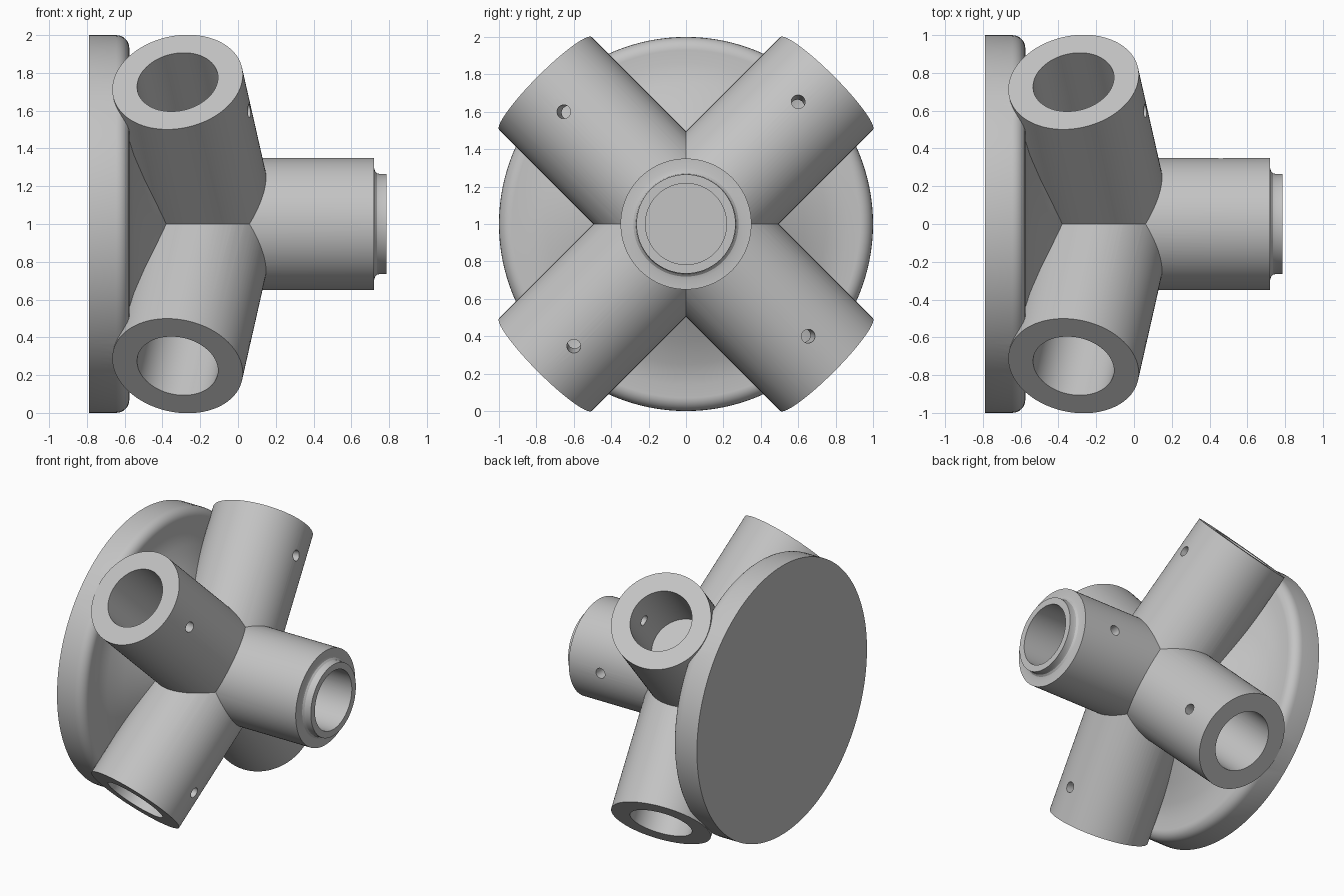
import bpy, bmesh
from math import sin, cos, pi, radians
from mathutils import Vector, Matrix

if "Cube" in bpy.data.objects:
    bpy.data.objects.remove(bpy.data.objects["Cube"], do_unlink=True)

SIDES = 96
TUBE_R, BORE_R, PIN_R = 0.35, 0.217, 0.037
X = Vector((1, 0, 0))

metal = bpy.data.materials.new("plain grey")
metal.use_nodes = True
GREY = (0.55, 0.55, 0.55, 1)
metal.diffuse_color = GREY
metal.node_tree.nodes["Principled BSDF"].inputs["Base Color"].default_value = GREY


def lathe(name, profile, origin, axis, sides=SIDES):
    """Closed solid turned around an axis; profile holds (radius, distance)."""
    bm = bmesh.new()
    rings = [[bm.verts.new((r * cos(2 * pi * i / sides), r * sin(2 * pi * i / sides), h))
              for i in range(sides)] for r, h in profile]
    for low, high in zip(rings, rings[1:]):
        for i in range(sides):
            j = (i + 1) % sides
            bm.faces.new((low[i], low[j], high[j], high[i]))
    bm.faces.new(rings[0][::-1])
    bm.faces.new(rings[-1])
    turn = axis.to_track_quat('Z', 'Y').to_matrix().to_4x4()
    bm.transform(Matrix.Translation(origin) @ turn)
    mesh = bpy.data.meshes.new(name)
    bm.to_mesh(mesh)
    bm.free()
    mesh.materials.append(metal)
    obj = bpy.data.objects.new(name, mesh)
    bpy.context.scene.collection.objects.link(obj)
    return obj


def rod(name, radius, start, end, sides=SIDES):
    span = end - start
    return lathe(name, [(radius, 0), (radius, span.length)], start, span, sides)


def combine(body, others, operation):
    """Boolean the other solids into the body, then discard them."""
    for other in others:
        other.hide_render = True
        mod = body.modifiers.new(other.name, 'BOOLEAN')
        mod.object, mod.operation, mod.solver = other, operation, 'EXACT'
    graph = bpy.context.evaluated_depsgraph_get()
    result = bpy.data.meshes.new_from_object(body.evaluated_get(graph))
    body.modifiers.clear()
    body.data = result
    for other in others:
        bpy.data.objects.remove(other, do_unlink=True)


# Round base plate with a rounded rim and a dished face rising to the hub
rim = [(0.93 + 0.07 * cos(radians(a)), -0.645 + 0.07 * sin(radians(a))) for a in range(0, 91, 15)]
dish = [(0.86, -0.58), (0.75, -0.55), (0.63, -0.495), (0.53, -0.44), (0.425, -0.38), (0.3, -0.3)]
centre = Vector((0, 0, 1))
body = lathe("hub_connector", [(1, -0.79)] + rim + dish, centre, X, 128)

# Central socket with a stepped lip
solids = [lathe("centre_socket", [
    (TUBE_R, -0.5), (TUBE_R, 0.72), (0.3, 0.72), (0.281, 0.725), (0.269, 0.736),
    (0.265, 0.75), (0.265, 0.785)], centre, X)]
cutters = [
    rod("centre_bore", BORE_R, centre + X * 0.2, centre + X * 0.9),
    rod("centre_pin_hole", PIN_R, centre + X * 0.46, Vector((0.46, 0.5, 1)), 32)]

# Four sockets leaning back towards the plate
lean = radians(9.1)
hub = Vector((-0.15, 0, 1))
length = 1.076
for k in range(4):
    a = pi / 4 + k * pi / 2
    radial = Vector((0, cos(a), sin(a)))
    tangent = Vector((0, -sin(a), cos(a)))
    axis = radial * cos(lean) - X * sin(lean)
    solids.append(rod("arm_socket", TUBE_R, hub, hub + axis * length))
    cutters.append(rod("arm_bore", BORE_R, hub + axis * 0.54, hub + axis * (length + 0.2)))
    outward = (X * cos(lean) + radial * sin(lean) + tangent * 0.11).normalized()
    pin = hub + axis * (length - 0.234)
    cutters.append(rod("arm_pin_hole", PIN_R, pin, pin + outward * 0.5, 32))

combine(body, solids, 'UNION')
combine(body, cutters, 'DIFFERENCE')

# Smooth turned surfaces with crisp seams
bpy.ops.object.select_all(action='DESELECT')
body.select_set(True)
bpy.context.view_layer.objects.active = body
bpy.ops.object.shade_smooth_by_angle(angle=radians(25))
